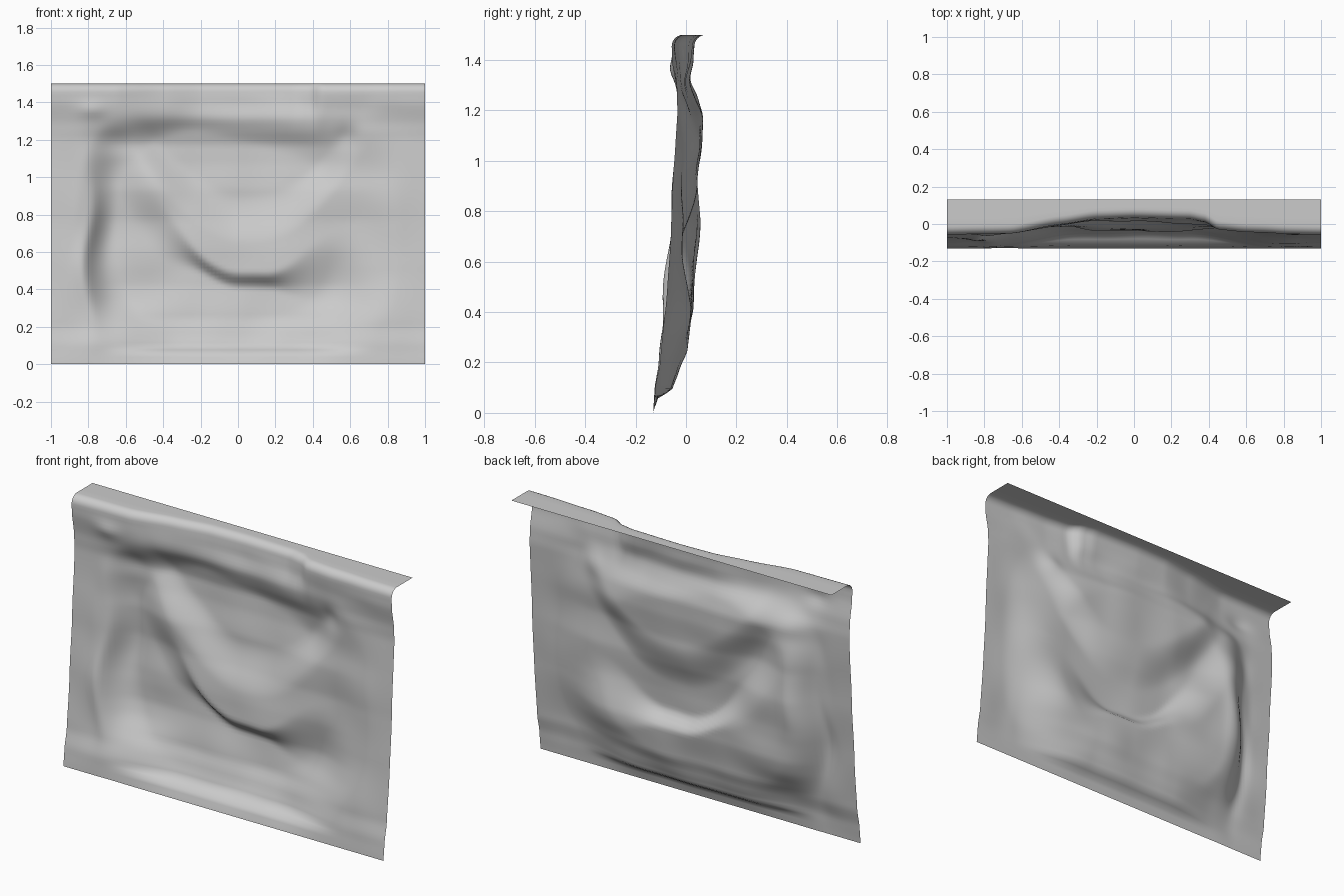
import bpy, bmesh, math
from mathutils import noise, Vector

if "Cube" in bpy.data.objects:
    bpy.data.objects.remove(bpy.data.objects["Cube"])

def step(a, b, t):
    k = min(1, max(0, (t - a) / (b - a)))
    return k * k * (3 - 2 * k)

def lerp_table(pts, t):
    for (a, u), (b, v) in zip(pts, pts[1:]):
        if t <= b:
            k = max(0, (t - a) / (b - a))
            return u + (v - u) * (.6 * k + .4 * step(0, 1, k))
    return pts[-1][1]

def bump(x, z, cx, cz, rx, rz, amp):
    return amp * math.exp(-((x - cx) / rx) ** 2 - ((z - cz) / rz) ** 2)

# side-on profiles (z, y): the flat border and the pushed-back middle
BORDER = [(0, -.13), (.1, -.12), (.2, -.10), (.5, -.075), (.8, -.055),
          (1.2, -.03), (1.28, -.035), (1.4, -.055), (1.5, -.058)]
MIDDLE = [(0, -.13), (.06, -.112), (.09, -.058), (.17, -.03), (.25, -.003), (.42, .026),
          (.6, .03), (.77, .045), (.93, .04), (1.08, .06), (1.17, .063),
          (1.25, .045), (1.32, .028), (1.42, .03), (1.5, .038)]
# how far the top fold line is pushed back along x
FOLD = [(-1, 0), (-.65, .08), (-.4, .6), (-.2, .93), (0, 1), (.3, .92),
        (.38, .75), (.45, .3), (.6, .15), (1, 0)]

def depth(x, z):
    # rounded-rectangle pillow area, steep on its left side
    u = x + .04
    right = step(-.3, .3, u)
    ex = abs(u) / (.80 + .08 * right)
    ez = abs(z - .70) / .74
    r = (ex ** 3 + ez ** 3) ** (1 / 3)
    pillow = 1 - step(.74 - .14 * right, 1.04, r)
    # the bottom profile already rises by itself, so only round its corners there
    low = 1 - step(.08, .35, z)
    pillow += (1 - step(.35, .9, ex) - pillow) * low
    m = pillow + (lerp_table(FOLD, x) - pillow) * step(1.22, 1.4, z)
    b = lerp_table(BORDER, z)
    y = b + (lerp_table(MIDDLE, z) - b) * m
    # sagging belly: sharp lower crease on the left, opening out flat to the right
    wob = .05 * noise.noise(Vector((x * 3, 1.3, 5.1)))
    q = (x - .05) ** 2
    lo = z - (.43 + wob + (1.3 if x < .05 else .3) * q)
    hi = z - (.80 + wob + 1.3 * q)
    soft = .05 + .16 * step(.15, .5, abs(x))
    side = 1 - (.6 if x < 0 else .4) * step(.2, .75, abs(x))
    y -= .065 * step(-.8 * soft, soft, lo) * (1 - step(-.17, .10, hi)) * side * m
    # puckers along the left side and in the corners
    wave = .025 * math.sin(z * 9)
    y += bump(x, z, -.80 + wave, .62, .04, .33, -.02)
    y += bump(x, z, -.70 + wave, .60, .07, .36, .02)
    y += bump(x, z, -.66, 1.2, .13, .07, .025)
    y += bump(x, z, -.78, 1.36, .07, .04, -.012)
    y += bump(x, z, .58, 1.22, .06, .06, .015)
    # soft wrinkles, fading to the hem and the sides
    fade = step(0, .15, z) * (1 - step(1.35, 1.46, z)) * (1 - .7 * step(.8, 1, abs(x)))
    y += .014 * fade * noise.noise(Vector((x * 4, z * 4, 3.7)))
    return max(-.13, min(.075, y))

NX, NZ, ZTOP, R = 100, 76, 1.455, .045
bm = bmesh.new()
rows = []
for j in range(NZ + 1):                      # hanging sheet
    z = ZTOP * j / NZ
    rows.append([(x, depth(x, z), z) for x in (-1 + 2 * i / NX for i in range(NX + 1))])
last = rows[-1]
for k in range(1, 7):                        # rounded top fold
    a = math.pi / 2 * k / 6
    rows.append([(x, y + R * (1 - math.cos(a)), ZTOP + R * math.sin(a)) for x, y, _ in last])
fold = rows[-1]
for k in (.33, .66, 1):                      # flat flap at the back
    rows.append([(x, y + (.13 - y) * k, 1.5) for x, y, _ in fold])

grid = [[bm.verts.new(p) for p in row] for row in rows]
for r0, r1 in zip(grid, grid[1:]):
    for i in range(NX):
        bm.faces.new((r0[i], r0[i + 1], r1[i + 1], r1[i]))
mesh = bpy.data.meshes.new("hanging_cloth")
bm.to_mesh(mesh)
bm.free()
cloth = bpy.data.objects.new("hanging_cloth", mesh)
bpy.context.collection.objects.link(cloth)
for p in mesh.polygons:
    p.use_smooth = True
